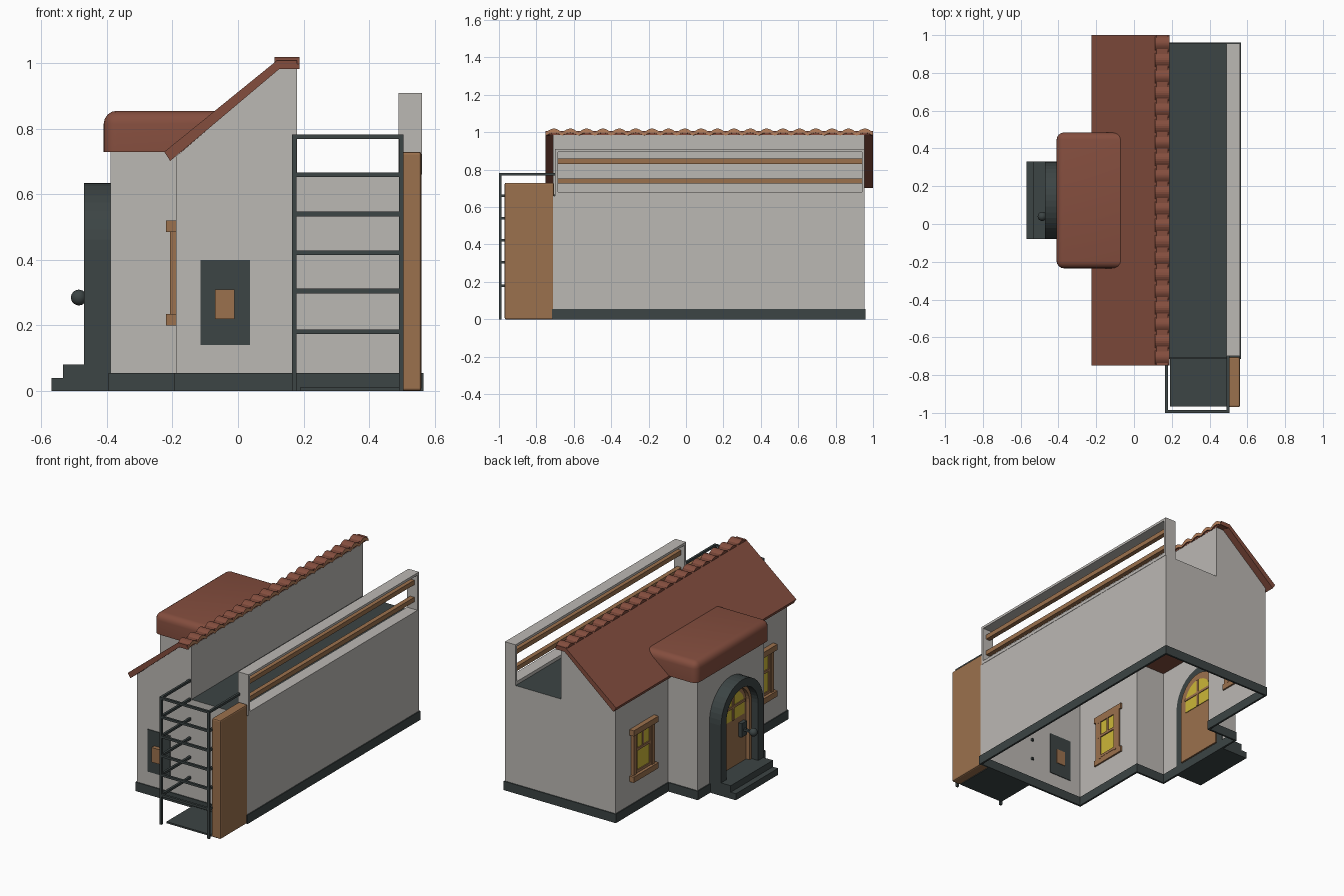
import bpy, bmesh, math
from mathutils import Vector

if "Cube" in bpy.data.objects:
    bpy.data.objects.remove(bpy.data.objects["Cube"])


def mat(name, c):
    m = bpy.data.materials.new(name)
    m.diffuse_color = (*c, 1)
    m.use_nodes = True
    m.node_tree.nodes["Principled BSDF"].inputs["Base Color"].default_value = m.diffuse_color
    return m


WALL = mat("plaster grey", (0.50, 0.48, 0.455))
DARK = mat("dark slate", (0.045, 0.058, 0.058))
WOOD = mat("warm wood", (0.33, 0.165, 0.075))
ROOF = mat("roof brown", (0.23, 0.075, 0.048))
TILE = mat("tile edge orange", (0.48, 0.22, 0.11))
GLASS = mat("window yellow", (0.60, 0.47, 0.04))


def finish(name, bm, *mats):
    bmesh.ops.recalc_face_normals(bm, faces=bm.faces)
    me = bpy.data.meshes.new(name)
    bm.to_mesh(me)
    bm.free()
    ob = bpy.data.objects.new(name, me)
    bpy.context.collection.objects.link(ob)
    for m in mats:
        me.materials.append(m)
    return ob


def face(bm, pts):
    return bm.faces.new([bm.verts.new(p) for p in pts])


def add_box(bm, x0, x1, y0, y1, z0, z1):
    r = bmesh.ops.create_cube(bm, size=1)
    for v in r["verts"]:
        v.co = ((x0 + x1) / 2 + v.co.x * (x1 - x0), (y0 + y1) / 2 + v.co.y * (y1 - y0),
                (z0 + z1) / 2 + v.co.z * (z1 - z0))


def boxes(name, m, *dims):
    bm = bmesh.new()
    for d in dims:
        add_box(bm, *d)
    return finish(name, bm, m)


def extrude(name, m, pts, vec):
    """Closed prism from one polygon."""
    bm = bmesh.new()
    f = face(bm, pts)
    r = bmesh.ops.extrude_face_region(bm, geom=[f])
    bmesh.ops.translate(bm, vec=vec, verts=[v for v in r["geom"] if isinstance(v, bmesh.types.BMVert)])
    # close the starting side if the extrusion removed it
    if f not in bm.faces:
        face(bm, pts)
    bmesh.ops.remove_doubles(bm, verts=bm.verts, dist=1e-5)
    return finish(name, bm, m)


Y0, Y1 = -0.71, 0.955      # house ends
P0, P1 = -0.20, 0.445      # porch sides
CY = 0.125                 # door centre

# house shell, open underneath
bm = bmesh.new()
prof = [(-0.19, 0), (-0.19, .715), (.125, .985), (.18, .985), (.18, .66), (.49, .66), (.56, .66), (.56, 0)]
for y in (Y0, Y1):
    face(bm, [(x, y, z) for x, z in prof])
for i in range(1, 7):
    (xa, za), (xb, zb) = prof[i], prof[i + 1]
    f = face(bm, [(xa, Y0, za), (xb, Y0, zb), (xb, Y1, zb), (xa, Y1, za)])
    f.material_index = 1 if i in (4, 5) else 0
for a, b in ((Y0, P0), (P1, Y1)):
    face(bm, [(-.19, a, 0), (-.19, b, 0), (-.19, b, .715), (-.19, a, .715)])
# porch walls
face(bm, [(-.39, P0, 0), (-.39, P1, 0), (-.39, P1, .74), (-.39, P0, .74)])
for y in (P0, P1):
    face(bm, [(-.39, y, 0), (-.19, y, 0), (-.19, y, .74), (-.39, y, .74)])
bmesh.ops.remove_doubles(bm, verts=bm.verts, dist=1e-5)
finish("house_walls", bm, WALL, DARK)

# dark base band around the footprint
bm = bmesh.new()
foot = [(-.19, Y0), (.56, Y0), (.56, Y1), (-.19, Y1), (-.19, P1), (-.39, P1), (-.39, P0), (-.19, P0)]
for i, (x, y) in enumerate(foot):
    x2, y2 = foot[(i + 1) % len(foot)]
    e = 0.006
    add_box(bm, min(x, x2) - e, max(x, x2) + e, min(y, y2) - e, max(y, y2) + e, 0, .055)
finish("base_band", bm, DARK)

# terrace parapet with an opening and two wooden rails
boxes("parapet", WALL, (.49, .562, -.70, Y1, .66, .68), (.49, .562, -.70, Y1, .895, .91),
      (.49, .562, -.70, -.685, .68, .895), (.49, .562, .94, Y1, .68, .895))
boxes("parapet_rails", WOOD, *[(.512, .540, -.69, .945, z - .014, z + .014) for z in (.74, .845)])

# main roof slope
sl = [(-.225, .73), (.118, 1.008), (.18, 1.008), (.18, .986), (.13, .986), (-.207, .702)]
extrude("roof_slope", ROOF, [(x, -.75, z) for x, z in sl], Vector((0, 1.75, 0)))

# wavy ridge tiles and their lighter ends
bm = bmesh.new()
N, SEG = 20, 8
rows = []
for i in range(N * SEG + 1):
    y = -.75 + 1.75 * i / (N * SEG)
    w = abs(math.sin(math.pi * i / SEG)) * .022
    rows.append([bm.verts.new(p) for p in ((.112, y, .998 + w), (.187, y, .998 + w),
                                           (.187, y, .982 + w * .7), (.112, y, .982))])
for a, b in zip(rows, rows[1:]):
    for k in range(4):
        f = bm.faces.new((a[k], a[(k + 1) % 4], b[(k + 1) % 4], b[k]))
        f.material_index = 1 if k == 1 else 0
bm.faces.new(rows[0])
bm.faces.new(rows[-1])
finish("ridge_tiles", bm, ROOF, TILE)

# rounded porch roof
ob = boxes("porch_roof", ROOF, (-.41, -.07, -.235, .485, .73, .855))
bm = bmesh.new()
bm.from_mesh(ob.data)
edges = [e for e in bm.edges if any(v.co.z > .8 for v in e.verts)
         and all(v.co.x < -.2 for v in e.verts) or all(v.co.z > .8 for v in e.verts)
         and abs(e.verts[0].co.x - e.verts[1].co.x) > .1]
bmesh.ops.bevel(bm, geom=edges, offset=.04, segments=4, profile=.5, affect='EDGES')
bm.to_mesh(ob.data)
bm.free()
for p in ob.data.polygons:
    p.use_smooth = True
ob.data.set_sharp_from_angle(angle=math.radians(40))


# arches around the door
def arch(r, zc, z0, x):
    pts = [(x, CY - r, z0)]
    pts += [(x, CY - r * math.cos(math.pi * i / 20), zc + r * math.sin(math.pi * i / 20)) for i in range(21)]
    return pts + [(x, CY + r, z0)]


def arch_ring(name, m, ro, ri, zc, z0, x0, x1):
    extrude(name, m, arch(ro, zc, z0, x0) + arch(ri, zc, z0, x0)[::-1], Vector((x1 - x0, 0, 0)))


arch_ring("door_surround", DARK, .205, .155, .43, 0, -.47, -.388)
arch_ring("door_frame", WOOD, .156, .135, .43, .06, -.425, -.38)
extrude("door", WOOD, arch(.15, .43, .06, -.402), Vector((.022, 0, 0)))
extrude("door_glass", GLASS, arch(.112, .43, .37, -.406), Vector((.03, 0, 0)))
boxes("door_glazing_bars", WOOD, (-.412, -.372, CY - .008, CY + .008, .37, .54),
      (-.412, -.372, CY - .113, CY + .113, .445, .46))

# door handle
boxes("handle_plate", DARK, (-.425, -.40, .015, .065, .245, .33), (-.475, -.42, .033, .047, .278, .292))
bm = bmesh.new()
bmesh.ops.create_uvsphere(bm, u_segments=20, v_segments=12, radius=.024)
bmesh.ops.translate(bm, vec=(-.486, .04, .285), verts=bm.verts)
ob = finish("handle_knob", bm, DARK)
for p in ob.data.polygons:
    p.use_smooth = True

# entrance steps
boxes("entrance_steps", DARK, (-.57, -.395, -.08, .33, 0, .04), (-.535, -.395, -.08, .33, .04, .08))

# two side windows
for n, cy in (("back", .70), ("front", -.455)):
    boxes(n + "_window_glass", GLASS, (-.196, -.184, cy - .09, cy + .09, .22, .50))
    d = [(-.22, -.18, cy - .12, cy + .12, z, z + .035) for z in (.20, .485)]
    d += [(-.208, -.18, cy + s * .09 - .014, cy + s * .09 + .014, .23, .49) for s in (-1, 1)]
    d += [(-.202, -.178, cy + s * .068 - .008, cy + s * .068 + .008, .23, .49) for s in (-1, 1)]
    d += [(-.202, -.178, cy - .08, cy + .08, z, z + .016) for z in (.235, .37, .47)]
    d += [(-.200, -.179, cy - .006, cy + .006, .37, .48)]
    boxes(n + "_window_frame", WOOD, *d)

# wall panel on the front end
boxes("wall_panel", DARK, (-.115, .037, Y0 - .004, Y0 + .004, .14, .40))
boxes("wall_panel_knob", WOOD, (-.07, -.01, Y0 - .03, Y0 + .008, .22, .31))

# wooden screen beside the ladder
ob = boxes("wooden_screen", WOOD, (.50, .56, -.97, -.705, 0, .73))
mod = ob.modifiers.new("soft_edges", 'BEVEL')
mod.width, mod.segments = .008, 2

# ladder cage with its floor plate
t = .007
cage = [(x - t, x + t, -1.0, -1.0 + 2 * t, 0, .783) for x in (.172, .498)]
for z in (.18, .305, .422, .54, .66, .776):
    cage.append((.172, .498, -1.0, -1.0 + 2 * t, z - t, z + t))
    cage += [(x - t, x + t, -1.0, -.70, z - t, z + t) for x in (.172, .498)]
boxes("ladder_cage", DARK, *cage)
boxes("ladder_floor", DARK, (.19, .50, -.965, -.71, 0, .01))
